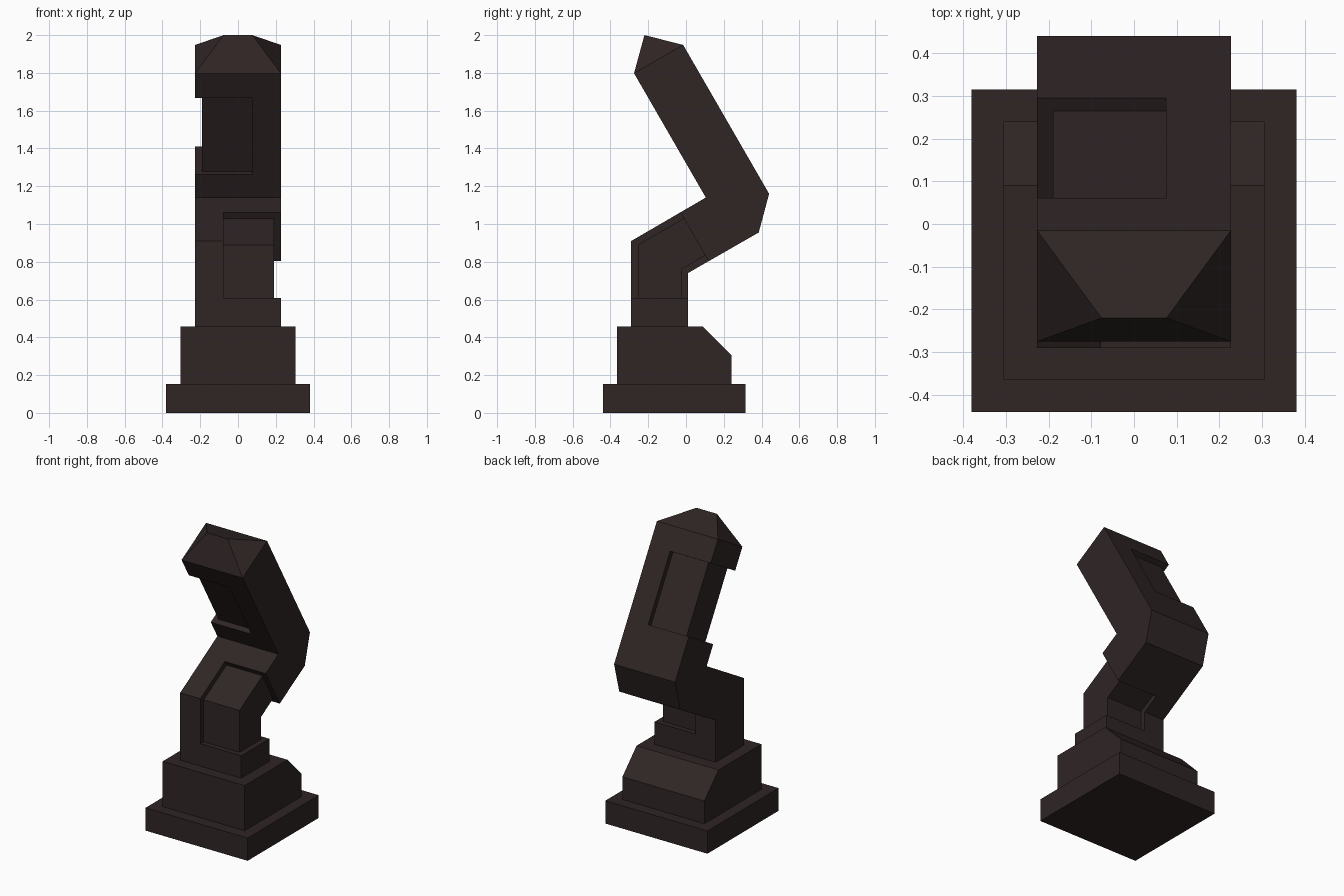
import bpy, bmesh

if "Cube" in bpy.data.objects:
    bpy.data.objects.remove(bpy.data.objects["Cube"])

mat = bpy.data.materials.new("dark charcoal brown")
mat.diffuse_color = (0.029, 0.0185, 0.0185, 1)
mat.use_nodes = True
mat.node_tree.nodes["Principled BSDF"].inputs["Base Color"].default_value = mat.diffuse_color


def prism(name, profile, x0, x1, ridge=None):
    """Extrude a (y, z) profile along x; ridge = (profile edge index, y, z, half length) adds a hipped end."""
    bm = bmesh.new()
    a = [bm.verts.new((x0, y, z)) for y, z in profile]
    b = [bm.verts.new((x1, y, z)) for y, z in profile]
    bm.faces.new(a)
    bm.faces.new(b)
    n = len(profile)
    for i in range(n):
        j = (i + 1) % n
        if ridge and i == ridge[0]:
            _, y, z, h = ridge
            r, s = bm.verts.new((-h, y, z)), bm.verts.new((h, y, z))
            bm.faces.new((a[i], b[i], s, r))
            bm.faces.new((a[j], b[j], s, r))
            bm.faces.new((a[i], a[j], r))
            bm.faces.new((b[i], b[j], s))
        else:
            bm.faces.new((a[i], a[j], b[j], b[i]))
    bmesh.ops.recalc_face_normals(bm, faces=bm.faces)
    me = bpy.data.meshes.new(name)
    bm.to_mesh(me)
    bm.free()
    me.materials.append(mat)
    ob = bpy.data.objects.new(name, me)
    bpy.context.collection.objects.link(ob)
    return ob


def cut(target, tool):
    """Subtract tool from target and remove the tool."""
    tool.hide_render = True
    m = target.modifiers.new("cut", 'BOOLEAN')
    m.operation, m.solver, m.object = 'DIFFERENCE', 'EXACT', tool
    bpy.context.view_layer.objects.active = target
    bpy.ops.object.modifier_apply(modifier=m.name)
    bpy.data.objects.remove(tool)


# Stepped base
prism("base_plate", [(-.44, 0), (.315, 0), (.315, .153), (-.44, .153)], -.38, .38)
prism("base_block", [(-.365, .153), (.24, .153), (.24, .305), (.09, .457), (-.365, .457)], -.305, .305)

# Bent arm with hipped tip
arm = prism("bent_arm", [(-.29, .457), (-.29, .91), (.105, 1.14), (-.275, 1.798), (-.015, 1.948),
                         (.44, 1.16), (.385, .955), (.01, .74), (.01, .457)],
            -.227, .227, ridge=(3, -.22, 2.0, .076))

# Lower recess, wrapping front, right and back
low = prism("lower_recess", [(-.4, .608), (.173, .608), (.173, .71), (-.069, 1.13), (-.4, 1.13)], -.077, .4)
cut(low, prism("lower_core", [(-.255, .5), (-.025, .5), (-.025, .76), (.3, .948),
                              (.3, 1.21), (-.255, .89)], -.5, .19))
cut(arm, low)

# Upper recess, wrapping front, left and back
up = prism("upper_recess", [(.38, 1.46), (-.05, 1.212), (-.284, 1.617), (.15, 1.867)], -.4, .075)
cut(up, prism("upper_core", [(.135, 1.1575), (.41, 1.1425), (-.09, 2.0085), (-.365, 2.0235)], -.19, .5))
cut(arm, up)
